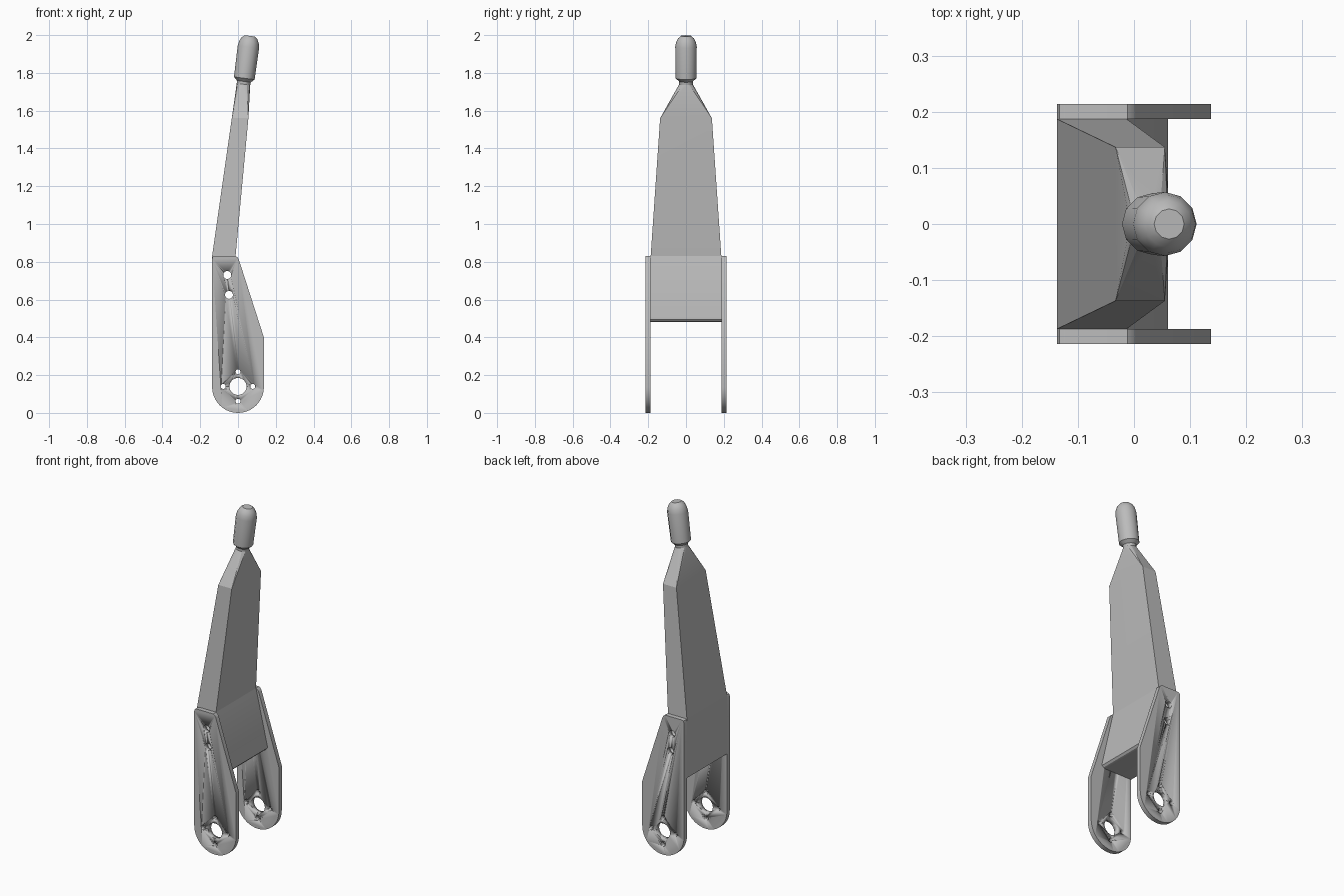
import bpy, bmesh
from math import sin, cos, pi, radians
from mathutils import Matrix, Vector

cube = bpy.data.objects.get("Cube")
if cube:
    bpy.data.objects.remove(cube)

grey = bpy.data.materials.new("plain grey")
grey.use_nodes = True
colour = (0.5, 0.5, 0.5, 1)
grey.diffuse_color = colour
grey.node_tree.nodes["Principled BSDF"].inputs["Base Color"].default_value = colour

SIDES = 12
INNER, OUTER = 0.187, 0.214   # inside and outside of the side plates


def finish(name, bm, smooth=30):
    bmesh.ops.recalc_face_normals(bm, faces=bm.faces)
    mesh = bpy.data.meshes.new(name)
    bm.to_mesh(mesh)
    bm.free()
    mesh.materials.append(grey)
    ob = bpy.data.objects.new(name, mesh)
    bpy.context.collection.objects.link(ob)
    bpy.ops.object.select_all(action='DESELECT')
    ob.select_set(True)
    bpy.context.view_layer.objects.active = ob
    bpy.ops.object.shade_smooth_by_angle(angle=radians(smooth))
    return ob


def prism(bm, outline, y0, y1):
    """Extrude an (x, z) outline from y0 to y1."""
    face = bm.faces.new([bm.verts.new((x, y0, z)) for x, z in outline])
    new = bmesh.ops.extrude_face_region(bm, geom=[face])["geom"]
    moved = [v for v in new if isinstance(v, bmesh.types.BMVert)]
    bmesh.ops.translate(bm, verts=moved, vec=(0, y1 - y0, 0))


def circle(x, z, r, n, start=0.0, sweep=2 * pi):
    return [(x + r * cos(start + sweep * i / n), z + r * sin(start + sweep * i / n))
            for i in range(n)]


def drill(ob, cutter):
    mod = ob.modifiers.new("holes", 'BOOLEAN')
    mod.operation = 'DIFFERENCE'
    mod.solver = 'EXACT'
    mod.object = cutter


# Hole cutter: axle hole, four bolt holes around it, two mounting holes
bm = bmesh.new()
holes = [(0, 0.14, 0.045), (-0.057, 0.73, 0.021), (-0.048, 0.625, 0.021)]
holes += [(x, z, 0.013) for x, z in circle(0, 0.14, 0.078, 4)]
for x, z, r in holes:
    prism(bm, circle(x, z, r, 24), -0.4, 0.4)
cutter = finish("hole_cutter", bm)
cutter.hide_render = True
cutter.hide_set(True)

# Side plates
plate = circle(0, 0.137, 0.137, 24, pi, pi) + [
    (0.137, 0.137), (0.137, 0.4), (0.005, 0.81), (0, 0.821), (-0.012, 0.83),
    (-0.122, 0.83), (-0.133, 0.826), (-0.137, 0.815)]
for name, side in (("front_plate", -1), ("back_plate", 1)):
    bm = bmesh.new()
    prism(bm, plate, side * INNER, side * OUTER)
    drill(finish(name, bm), cutter)

# Block between the plates, rounded along its lower edge
bm = bmesh.new()
prism(bm, [(-0.137, 0.48), (0.038, 0.48), (0.052, 0.484), (0.061, 0.494),
           (0.061, 0.508), (-0.013, 0.83), (-0.137, 0.83)], -INNER, INNER)
drill(finish("lower_block", bm), cutter)

# Tilted frame shared by the neck and the grip
tilt = Matrix.Translation((0.029, 0, 1.74)) @ Matrix.Rotation(radians(7.5), 4, 'Y')


def ring(bm, r, t):
    return [bm.verts.new(tilt @ Vector((x, y, t))) for x, y in circle(0, 0, r, SIDES)]


# Tapering arm: two rectangles, then shoulders closing onto the round neck
bm = bmesh.new()
rects = []
for x0, x1, y, z in ((-0.137, -0.013, INNER, 0.83), (-0.033, 0.055, 0.137, 1.56)):
    rects.append([bm.verts.new((px, py, z))
                  for px, py in ((x1, y), (x0, y), (x0, -y), (x1, -y))])
low, high = rects
neck = ring(bm, 0.036, 0)
quarter = SIDES // 4
for k in range(4):
    bm.faces.new((low[k - 1], low[k], high[k], high[k - 1]))
    bm.faces.new((high[k - 1], high[k], neck[k * quarter]))
    for i in range(k * quarter, (k + 1) * quarter):
        bm.faces.new((high[k], neck[(i + 1) % SIDES], neck[i]))
finish("arm", bm, 20)

# Grip with a collar below and a blunt dome on top
bm = bmesh.new()
profile = [(0.036, 0), (0.037, 0.015), (0.055, 0.032), (0.057, 0.2),
           (0.052, 0.225), (0.042, 0.245), (0.027, 0.258)]
rings = [ring(bm, r, t) for r, t in profile]
for a, b in zip(rings, rings[1:]):
    for i in range(SIDES):
        bm.faces.new((a[i - 1], a[i], b[i], b[i - 1]))
bm.faces.new(rings[-1])
finish("grip", bm, 40)
